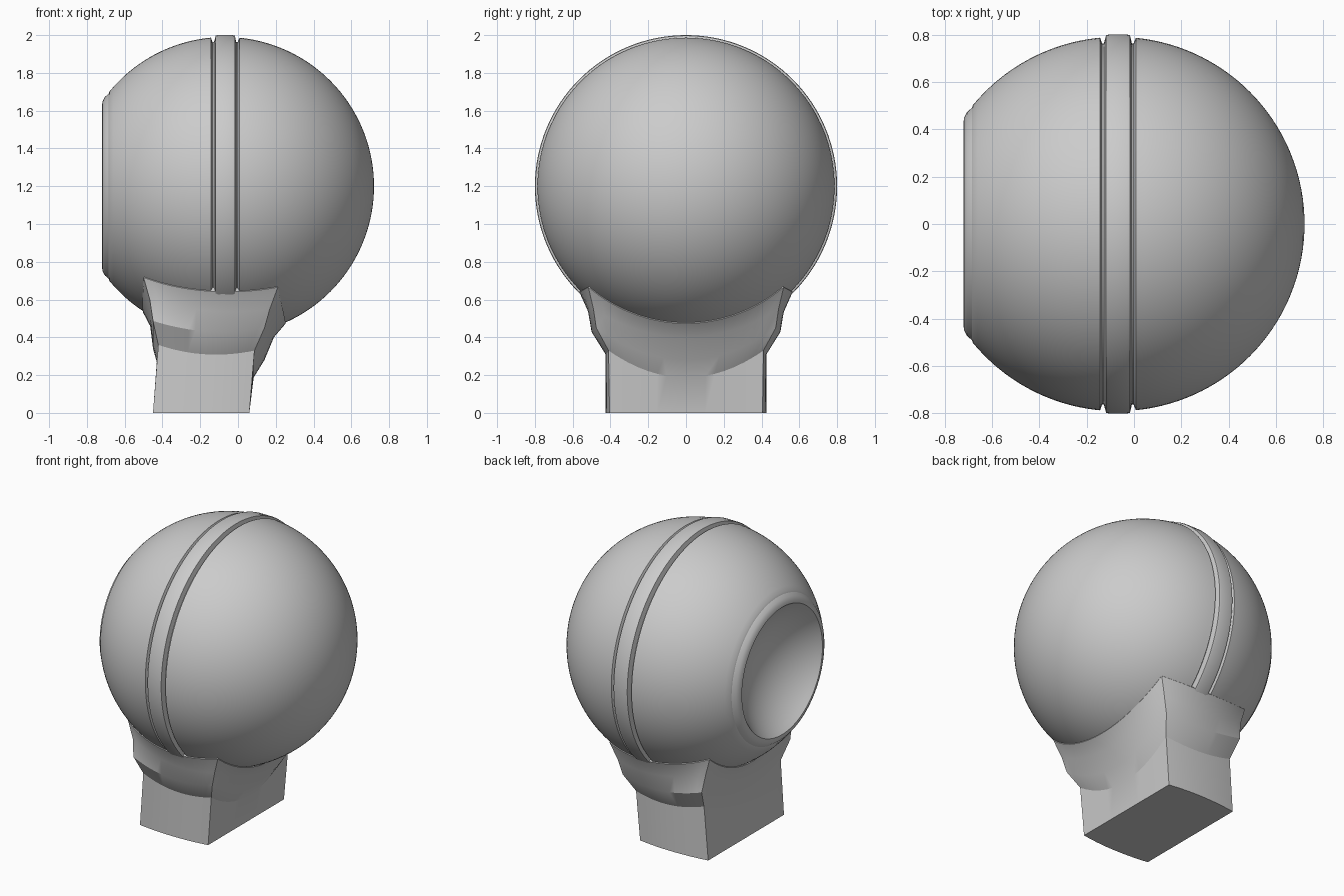
import bpy, bmesh, math
from mathutils import Vector

if "Cube" in bpy.data.objects:
    bpy.data.objects.remove(bpy.data.objects["Cube"])

CENTRE = Vector((-0.07, 0, 1.2))
R = 0.79


def skin(name, rings, cap_start=False, cap_end=False, angle=25):
    """Join closed rings of points into one smooth-shaded object."""
    bm = bmesh.new()
    vs = [[bm.verts.new(p) for p in ring] for ring in rings]
    n = len(rings[0])
    for a, b in zip(vs, vs[1:]):
        for i in range(n):
            j = (i + 1) % n
            bm.faces.new((a[i], a[j], b[j], b[i]))
    if cap_start:
        bm.faces.new(vs[0])
    if cap_end:
        bm.faces.new(vs[-1])
    bmesh.ops.remove_doubles(bm, verts=bm.verts, dist=1e-5)
    bmesh.ops.recalc_face_normals(bm, faces=bm.faces)
    me = bpy.data.meshes.new(name)
    bm.to_mesh(me)
    bm.free()
    ob = bpy.data.objects.new(name, me)
    bpy.context.collection.objects.link(ob)
    bpy.ops.object.select_all(action='DESELECT')
    ob.select_set(True)
    bpy.context.view_layer.objects.active = ob
    bpy.ops.object.shade_smooth_by_angle(angle=math.radians(angle))
    return ob


def sphere_arc(x0, x1, steps):
    """Profile points (x, radius) along the ball from x0 to x1."""
    a0, a1 = (math.acos(max(-1, min(1, (x - CENTRE.x) / R))) for x in (x0, x1))
    return [(CENTRE.x + R * math.cos(a0 + (a1 - a0) * i / steps),
             R * math.sin(a0 + (a1 - a0) * i / steps)) for i in range(steps + 1)]


# ball: profile revolved about the x axis (dish, rim, shell, raised band)
DISH_DEPTH, DISH_R = 0.20, 0.43
profile = []
dish_rad = (DISH_R ** 2 + DISH_DEPTH ** 2) / (2 * DISH_DEPTH)
dish_ang = math.asin(DISH_R / dish_rad)
for i in range(15):
    t = dish_ang * i / 14
    profile.append((-0.72 + DISH_DEPTH - dish_rad * (1 - math.cos(t)),
                    dish_rad * math.sin(t)))
profile += [(-0.717, 0.45), (-0.705, 0.472), (-0.685, 0.49)]
profile += sphere_arc(-0.68, -0.143, 20)
profile += [(-0.135, 0.763), (-0.127, 0.763), (-0.118, 0.797), (-0.105, 0.80),
            (-0.03, 0.80), (-0.017, 0.797), (-0.009, 0.763), (-0.002, 0.763)]
profile += sphere_arc(0.008, CENTRE.x + R, 32)

SEG = 128
skin("ball", [[(x, r * math.cos(k * math.tau / SEG),
                CENTRE.z + r * math.sin(k * math.tau / SEG))
               for k in range(SEG)] for x, r in profile])

# neck base: each level gives right middle, corner, side middle, corner, left middle
LEVELS = [
    [(.06, 0, 0), (.06, .405, 0), (-.19, .425, 0), (-.45, .405, 0), (-.45, 0, 0)],
    [(.083, 0, .187), (.087, .41, .33), (-.17, .425, .31), (-.422, .41, .36), (-.43, 0, .27)],
    [(.14, 0, .28), (.14, .475, .45), (-.15, .50, .43), (-.45, .475, .487), (-.45, 0, .34)],
    [(.19, 0, .40), (.168, .49, .55), (-.14, .517, .54), (-.467, .458, .60), (-.465, 0, .46)],
    [(.25, 0, .48), (.21, .515, .667), (-.13, .562, .645), (-.495, .457, .722), (-.50, 0, .54)],
]


def side(a, m, b, steps=16):
    """Quadratic curve through a, m and b, leaving out the end point."""
    out = []
    for i in range(steps):
        t = i / steps
        out.append(a * (1 - t) * (1 - 2 * t) + m * 4 * t * (1 - t) + b * t * (2 * t - 1))
    return out


rings = []
for level in LEVELS:
    rm, rc, sm, lc, lm = (Vector(p) for p in level)
    rc2, sm2, lc2 = (Vector((p.x, -p.y, p.z)) for p in (rc, sm, lc))
    rings.append(side(rc2, rm, rc) + side(rc, sm, lc)
                 + side(lc, lm, lc2) + side(lc2, sm2, rc2))

# seat the top ring on the ball, then tuck one more ring inside it
rings[-1] = [CENTRE + (p - CENTRE).normalized() * 0.795 for p in rings[-1]]
rings.append([CENTRE + (p - CENTRE) * 0.95 for p in rings[-1]])
skin("neck_base", rings, cap_start=True, cap_end=True)
